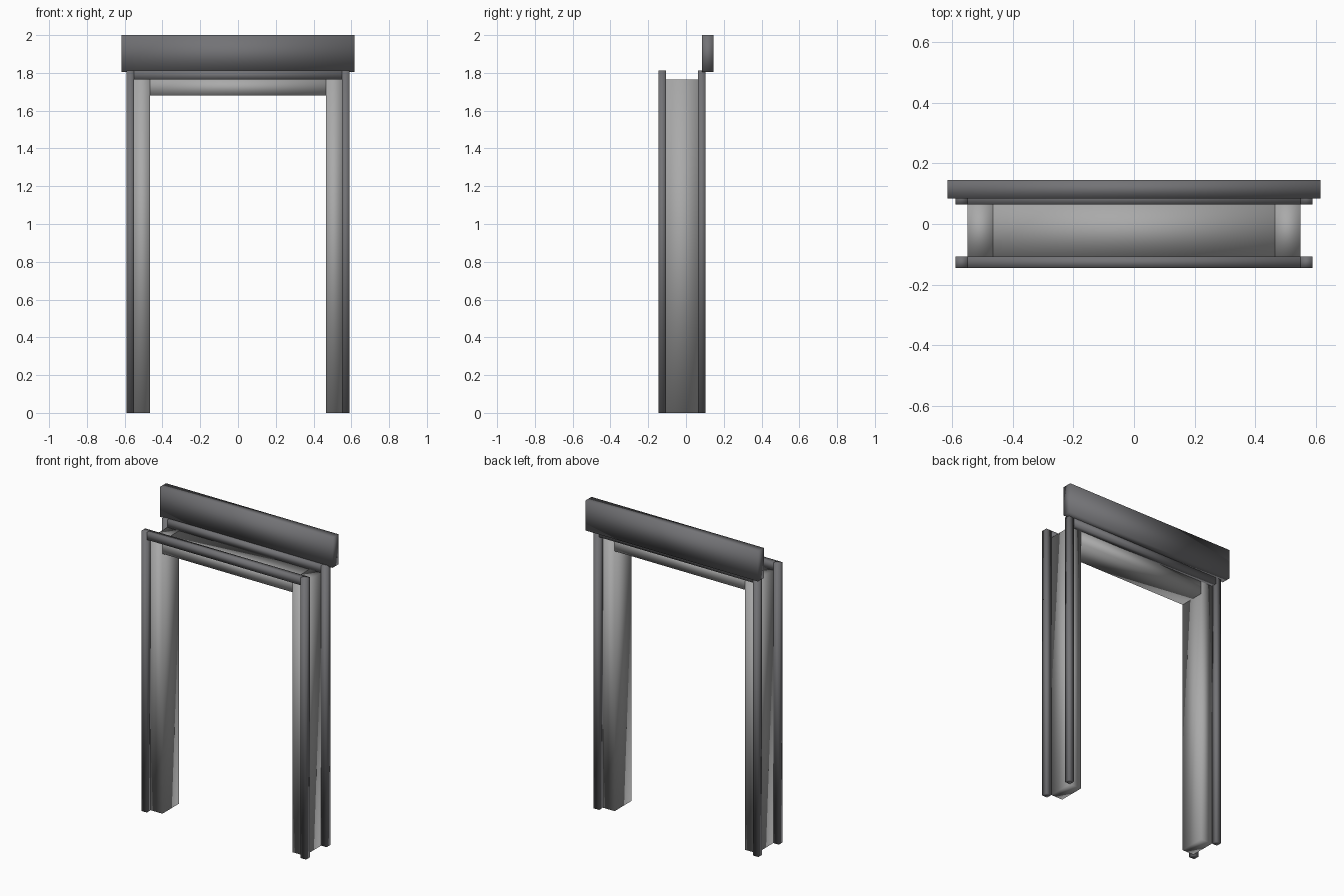
import bpy, bmesh
from mathutils import Vector

if "Cube" in bpy.data.objects:
    bpy.data.objects.remove(bpy.data.objects["Cube"])


def material(name, rgb):
    mat = bpy.data.materials.new(name)
    mat.diffuse_color = (*rgb, 1)
    mat.use_nodes = True
    mat.node_tree.nodes["Principled BSDF"].inputs["Base Color"].default_value = mat.diffuse_color
    return mat


JAMB_GREY = material("jamb_grey", (0.4, 0.4, 0.4))
TRIM_GREY = material("trim_grey", (0.17, 0.17, 0.18))


def box(name, lo, hi, mat):
    """Smooth-shaded box between two opposite corners."""
    lo, hi = Vector(lo), Vector(hi)
    bm = bmesh.new()
    bmesh.ops.create_cube(bm, size=1)
    bmesh.ops.scale(bm, verts=bm.verts, vec=hi - lo)
    bmesh.ops.translate(bm, verts=bm.verts, vec=(lo + hi) / 2)
    for f in bm.faces:
        f.smooth = True
    me = bpy.data.meshes.new(name)
    bm.to_mesh(me)
    bm.free()
    me.materials.append(mat)
    ob = bpy.data.objects.new(name, me)
    bpy.context.collection.objects.link(ob)


def doorway(name, x_out, x_in, z_top, z_in, y0, y1, mat):
    """Two full-height legs with a head piece fitted between them."""
    box(name + "_left", (-x_out, y0, 0), (-x_in, y1, z_top), mat)
    box(name + "_right", (x_in, y0, 0), (x_out, y1, z_top), mat)
    box(name + "_head", (-x_in, y0, z_in), (x_in, y1, z_top), mat)


# Jambs and head lining of the opening
doorway("door_jamb", 0.55, 0.466, 1.764, 1.681, -0.107, 0.064, JAMB_GREY)

# Narrow trim around the jamb, front and back
doorway("front_trim", 0.589, 0.55, 1.812, 1.764, -0.146, -0.107, TRIM_GREY)
doorway("back_trim", 0.589, 0.55, 1.812, 1.764, 0.064, 0.102, TRIM_GREY)

# Wide header board on the back
box("header_board", (-0.617, 0.085, 1.806), (0.617, 0.146, 2.0), TRIM_GREY)
